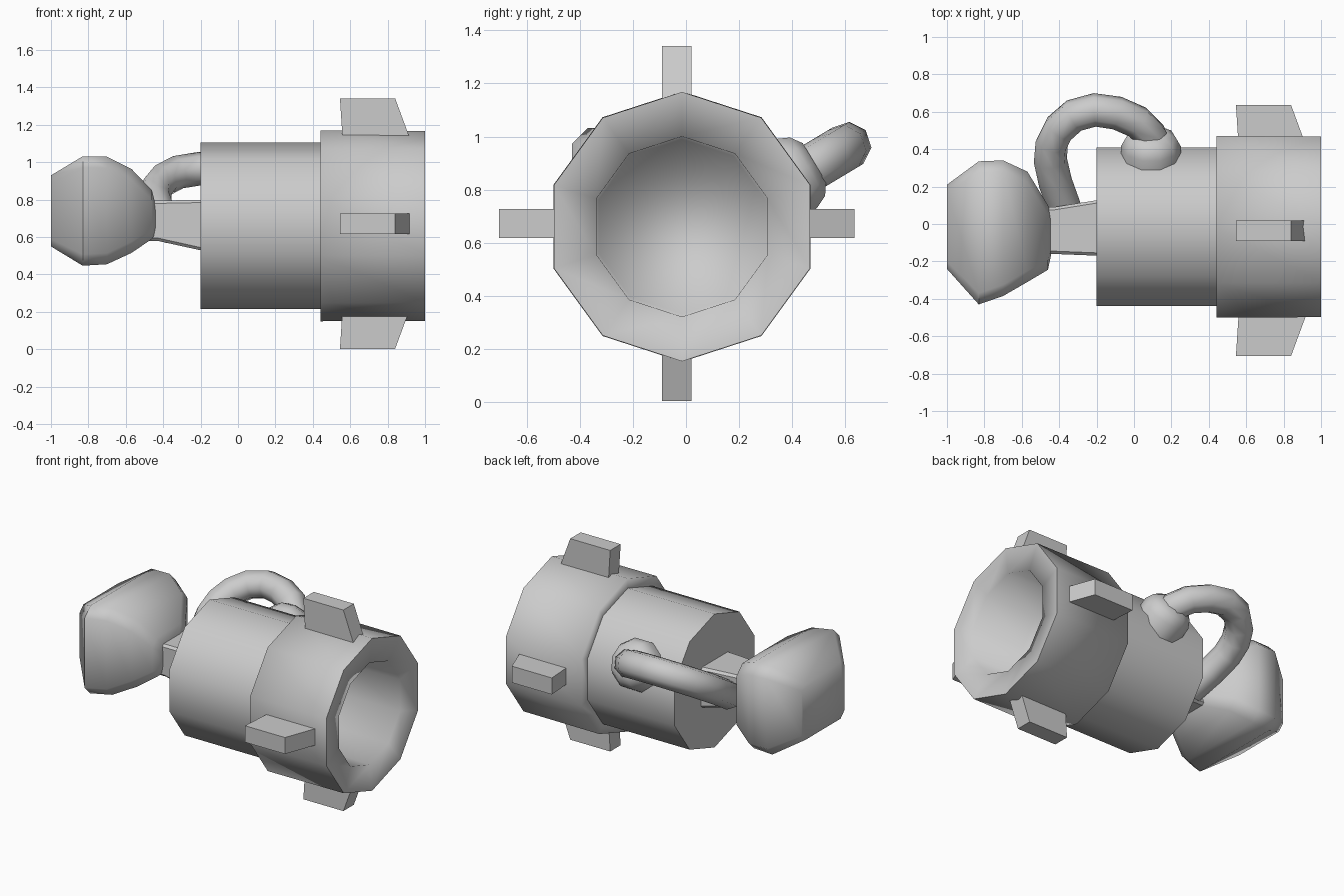
import bpy, bmesh, math
from mathutils import Vector

if "Cube" in bpy.data.objects:
    bpy.data.objects.remove(bpy.data.objects["Cube"])

CY, CZ = -0.015, 0.66   # main axis of the body, running along x


def finish(name, bm, angle):
    bmesh.ops.recalc_face_normals(bm, faces=bm.faces)
    me = bpy.data.meshes.new(name)
    bm.to_mesh(me)
    bm.free()
    ob = bpy.data.objects.new(name, me)
    bpy.context.collection.objects.link(ob)
    bpy.ops.object.select_all(action='DESELECT')
    ob.select_set(True)
    bpy.context.view_layer.objects.active = ob
    bpy.ops.object.shade_smooth_by_angle(angle=math.radians(angle))
    return ob


def loft(name, rings, angle=40):
    """Skin a list of equal-length point rings and cap both ends."""
    bm = bmesh.new()
    vs = [[bm.verts.new(p) for p in r] for r in rings]
    n = len(vs[0])
    for a, b in zip(vs, vs[1:]):
        for i in range(n):
            j = (i + 1) % n
            bm.faces.new((a[i], a[j], b[j], b[i]))
    bm.faces.new(vs[0])
    bm.faces.new(vs[-1])
    return finish(name, bm, angle)


def decagon(x, r):
    pts = []
    for i in range(10):
        a = math.pi / 2 + i * math.tau / 10
        pts.append((x, CY + r * math.cos(a), CZ + r * math.sin(a)))
    return pts


def chamfered(x, y0, y1, z0, z1, c):
    """Rectangle section at x with cut corners."""
    return [(x, y0 + c, z0), (x, y1 - c, z0), (x, y1, z0 + c), (x, y1, z1 - c),
            (x, y1 - c, z1), (x, y0 + c, z1), (x, y0, z1 - c), (x, y0, z0 + c)]


# Barrel and wider hollow collar
loft("barrel", [decagon(-0.2, 0.445), decagon(0.46, 0.445)])
loft("collar", [decagon(x, r) for x, r in
                [(0.44, 0.43), (0.44, 0.51), (1.0, 0.508), (0.98, 0.34), (0.6, 0.33)]], 92)

# Four fins around the collar
for k, name in enumerate(["top", "left", "bottom", "right"]):
    a = k * math.pi / 2
    rings = []
    for t in (-0.055, 0.055):
        ring = []
        for x, r in [(0.56, 0.44), (0.925, 0.44), (0.84, 0.67), (0.545, 0.67)]:
            ring.append((x, -0.035 + t * math.cos(a) - r * math.sin(a),
                         0.672 + t * math.sin(a) + r * math.cos(a)))
        rings.append(ring)
    loft(name + "_fin", rings, 30)

# Neck and faceted end block
loft("neck", [chamfered(-0.5, -0.16, 0.09, 0.58, 0.795, 0.015),
              chamfered(-0.43, -0.16, 0.09, 0.58, 0.795, 0.015),
              chamfered(-0.18, -0.17, 0.13, 0.525, 0.8, 0.015)])
loft("end_block", [chamfered(-1.0, -0.24, 0.21, 0.55, 0.93, 0.04),
                   chamfered(-0.83, -0.43, 0.335, 0.447, 1.032, 0.06),
                   chamfered(-0.70, -0.385, 0.34, 0.455, 1.03, 0.06),
                   chamfered(-0.57, -0.31, 0.28, 0.515, 0.965, 0.06),
                   chamfered(-0.46, -0.245, 0.10, 0.59, 0.85, 0.05),
                   chamfered(-0.44, -0.15, 0.04, 0.62, 0.77, 0.03)], 50)

# Curved hose, lying in a plane tilted about the x axis
path = [(-0.37, 0.08), (-0.42, 0.22), (-0.447, 0.34), (-0.44, 0.43), (-0.40, 0.51),
        (-0.32, 0.58), (-0.21, 0.61), (-0.09, 0.593), (0.02, 0.545), (0.09, 0.475), (0.10, 0.40)]
cu = bpy.data.curves.new("hose", 'CURVE')
cu.dimensions = '3D'
cu.bevel_depth = 0.09
cu.bevel_resolution = 2
cu.use_fill_caps = True
sp = cu.splines.new('POLY')
sp.points.add(len(path) - 1)
for p, (x, y) in zip(sp.points, path):
    p.co = (x, y, 0.965 + 0.6 * (y - 0.61), 1)
hose = bpy.data.objects.new("hose", cu)
bpy.context.collection.objects.link(hose)
bpy.ops.object.select_all(action='DESELECT')
hose.select_set(True)
bpy.context.view_layer.objects.active = hose
bpy.ops.object.convert(target='MESH')
bpy.ops.object.shade_smooth_by_angle(angle=math.radians(50))

# Socket where the hose enters the barrel
d = Vector((0, 0.857, 0.515))
side = Vector((0, -0.515, 0.857))
rings = []
for t, r in [(-0.08, 0.16), (0.03, 0.16), (0.08, 0.135), (0.11, 0.09)]:
    c = Vector((0.09, 0.39, 0.845)) + d * t
    rings.append([c + r * (Vector((math.cos(a), 0, 0)) + side * math.sin(a))
                  for a in (i * math.tau / 10 for i in range(10))])
loft("hose_socket", rings, 50)
